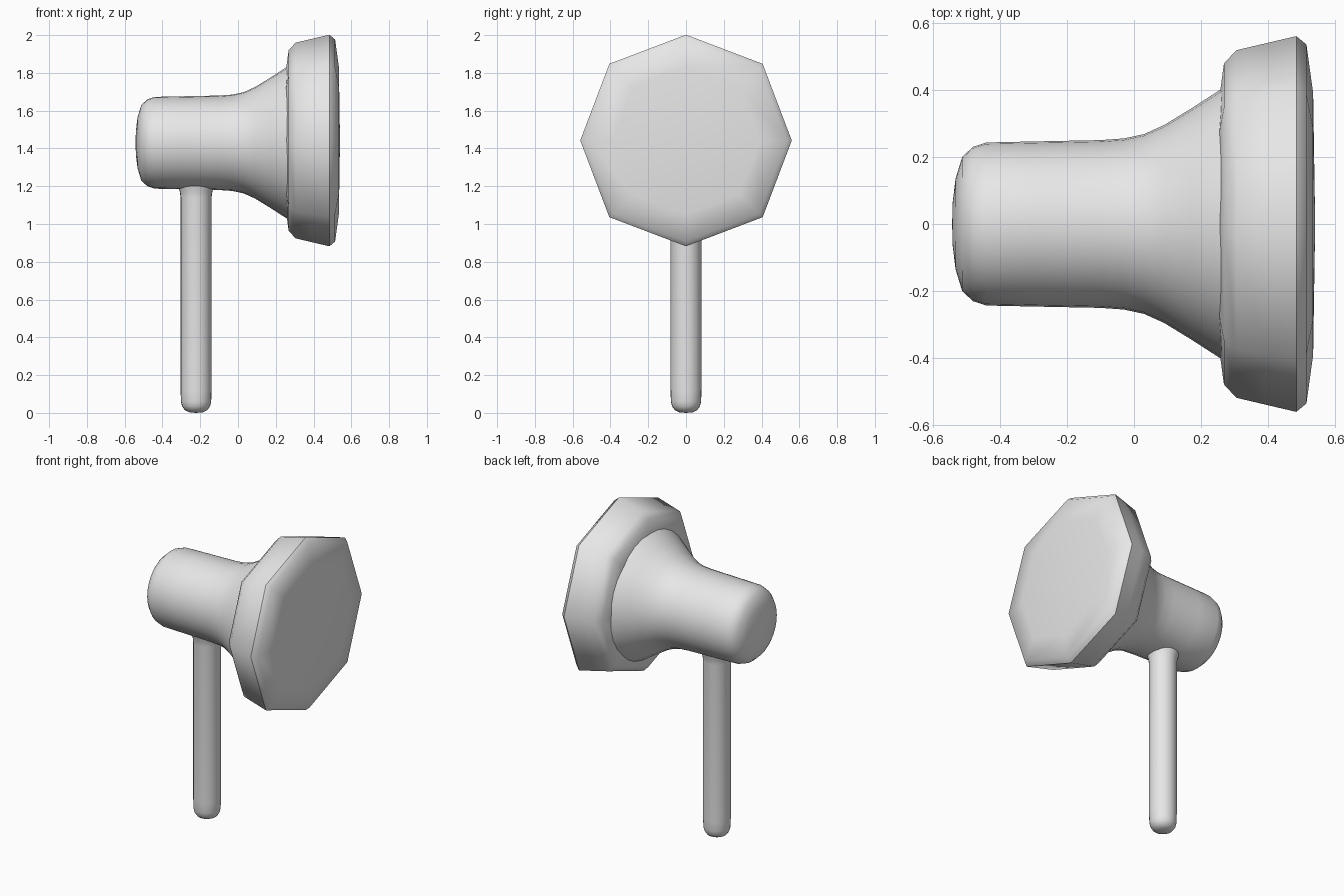
import bpy
import math
from mathutils import Matrix, Vector

cube = bpy.data.objects.get("Cube")
if cube:
    bpy.data.objects.remove(cube, do_unlink=True)

grey = bpy.data.materials.new("light grey")
grey.use_nodes = True
grey.diffuse_color = (0.8, 0.8, 0.8, 1)
grey.node_tree.nodes["Principled BSDF"].inputs["Base Color"].default_value = (0.8, 0.8, 0.8, 1)


def lathe(name, profile, sides, matrix, angle, diagonal=1.0):
    """Spin (height, radius) points about local z; radius 0 closes an end."""
    verts, faces, rings = [], [], []
    for h, r in profile:
        ring = []
        for i in range(1 if r == 0 else sides):
            a = 2 * math.pi * i / sides
            # the diagonal factor widens the corners between the axes
            k = r * (1 + (diagonal - 1) * abs(math.sin(2 * a)))
            ring.append(len(verts))
            verts.append(matrix @ Vector((k * math.cos(a), k * math.sin(a), h)))
        rings.append(ring)
    for lo, hi in zip(rings, rings[1:]):
        for i in range(sides):
            j = (i + 1) % sides
            face = [lo[i % len(lo)], lo[j % len(lo)], hi[j % len(hi)], hi[i % len(hi)]]
            faces.append(list(dict.fromkeys(face)))
    mesh = bpy.data.meshes.new(name)
    mesh.from_pydata(verts, [], faces)
    mesh.materials.append(grey)
    obj = bpy.data.objects.new(name, mesh)
    bpy.context.collection.objects.link(obj)
    bpy.ops.object.select_all(action="DESELECT")
    obj.select_set(True)
    bpy.context.view_layer.objects.active = obj
    bpy.ops.object.shade_smooth_by_angle(angle=math.radians(angle))
    return obj


# Local z becomes world x for the horizontal parts
along_x = Matrix.Rotation(math.radians(90), 4, "Y")

# Rounded barrel flaring out towards the head
lathe("barrel", [(-0.542, 0), (-0.541, 0.06), (-0.532, 0.135), (-0.512, 0.2),
                 (-0.48, 0.23), (-0.44, 0.243), (-0.3, 0.246), (-0.1, 0.25),
                 (-0.03, 0.255), (0.03, 0.268), (0.09, 0.295), (0.17, 0.344),
                 (0.26, 0.402), (0.3, 0.42)],
      32, Matrix.Translation((0, 0, 1.43)) @ along_x, 40)

# Octagonal head with bevelled rim and slightly domed face
lathe("octagonal_head", [(0.255, 0), (0.252, 0.36), (0.268, 0.478), (0.305, 0.518),
                         (0.39, 0.538), (0.484, 0.56), (0.514, 0.535),
                         (0.534, 0.39), (0.54, 0)],
      8, Matrix.Translation((0, 0, 1.442)) @ along_x, 50, 1.025)

# Handle with a rounded foot and a slight flare where it meets the barrel
lathe("handle", [(0, 0), (0.003, 0.035), (0.015, 0.06), (0.035, 0.074), (0.06, 0.08),
                 (0.12, 0.082), (1.14, 0.082), (1.17, 0.086), (1.2, 0.095), (1.24, 0)],
      24, Matrix.Translation((-0.222, 0, 0)), 60)
